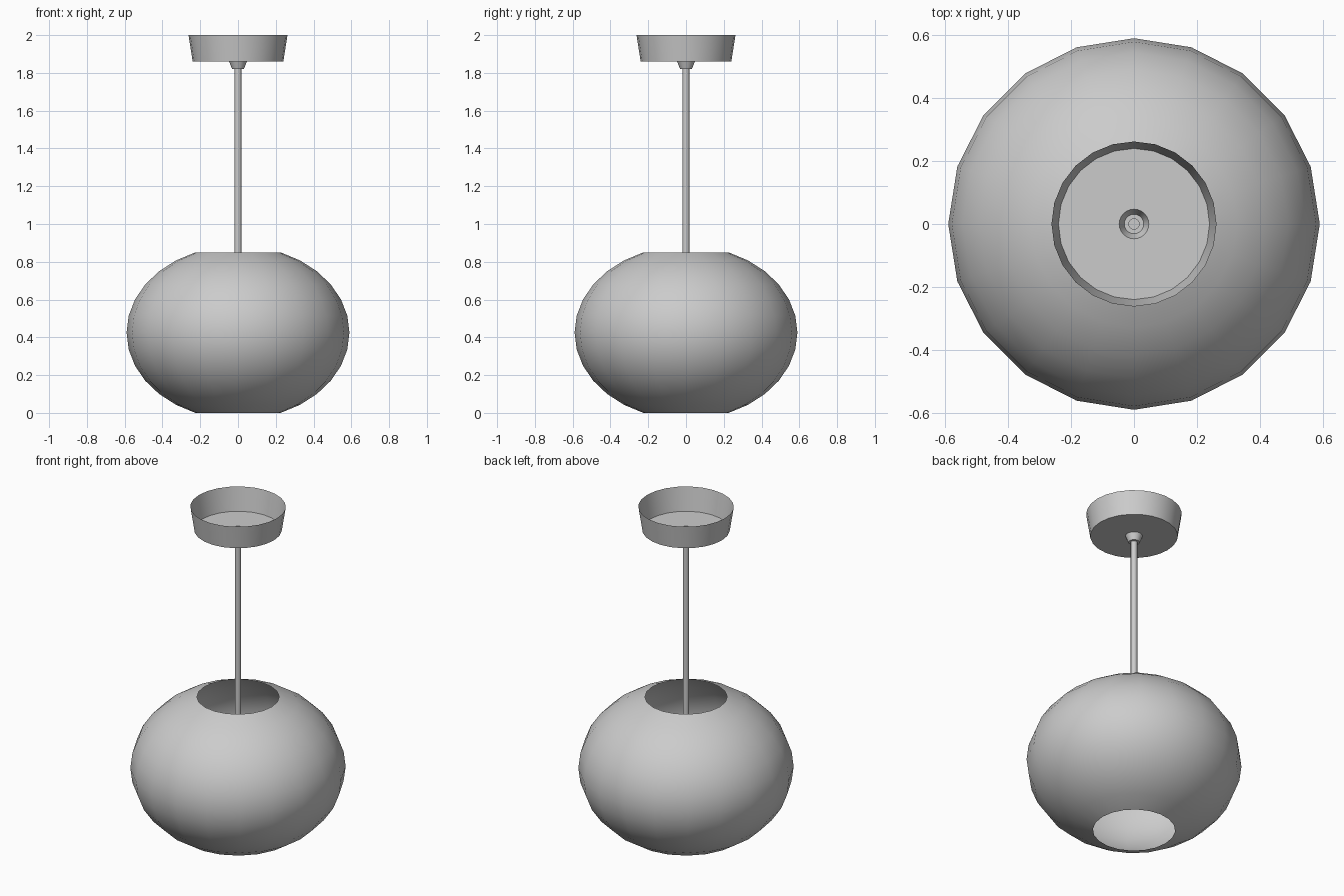
import bpy, math

if "Cube" in bpy.data.objects:
    bpy.data.objects.remove(bpy.data.objects["Cube"])


def lathe(name, profile, sides, sharp=40):
    """Revolve (radius, z) points round the z axis; radius 0 closes to a point."""
    verts, rings, faces = [], [], []
    for r, z in profile:
        n = 1 if r == 0 else sides
        start = len(verts)
        for i in range(n):
            a = 2 * math.pi * i / sides
            verts.append((r * math.cos(a), r * math.sin(a), z))
        rings.append([start + i % n for i in range(sides)])
    for lo, hi in zip(rings, rings[1:]):
        for i in range(sides):
            j = (i + 1) % sides
            face = list(dict.fromkeys((lo[i], lo[j], hi[j], hi[i])))
            faces.append(face)
    mesh = bpy.data.meshes.new(name)
    mesh.from_pydata(verts, [], faces)
    mesh.update()
    obj = bpy.data.objects.new(name, mesh)
    bpy.context.collection.objects.link(obj)
    bpy.ops.object.select_all(action='DESELECT')
    obj.select_set(True)
    bpy.context.view_layer.objects.active = obj
    bpy.ops.object.shade_smooth_by_angle(angle=math.radians(sharp))
    return obj


# Squashed globe shade, open at top and bottom
shade = []
for k in range(2, 15):
    t = math.pi * k / 16
    shade.append((0.59 * math.sin(t), 0.425 - 0.46 * math.cos(t)))
lathe("globe_shade", shade, 20)

# Ceiling cup, open upwards, with the recessed cord grip in its floor
lathe("ceiling_cup", [(0.018, 1.82), (0.031, 1.82), (0.047, 1.86),
                      (0.24, 1.86), (0.262, 2.0)], 24)

# Hanging rod
lathe("hanging_rod", [(0, 0.6), (0.018, 0.6), (0.018, 1.825), (0, 1.825)], 16)

# Lamp socket hidden inside the shade
lathe("lamp_socket", [(0, 0.5), (0.045, 0.5), (0.045, 0.6),
                      (0.03, 0.64), (0.018, 0.64)], 16)
